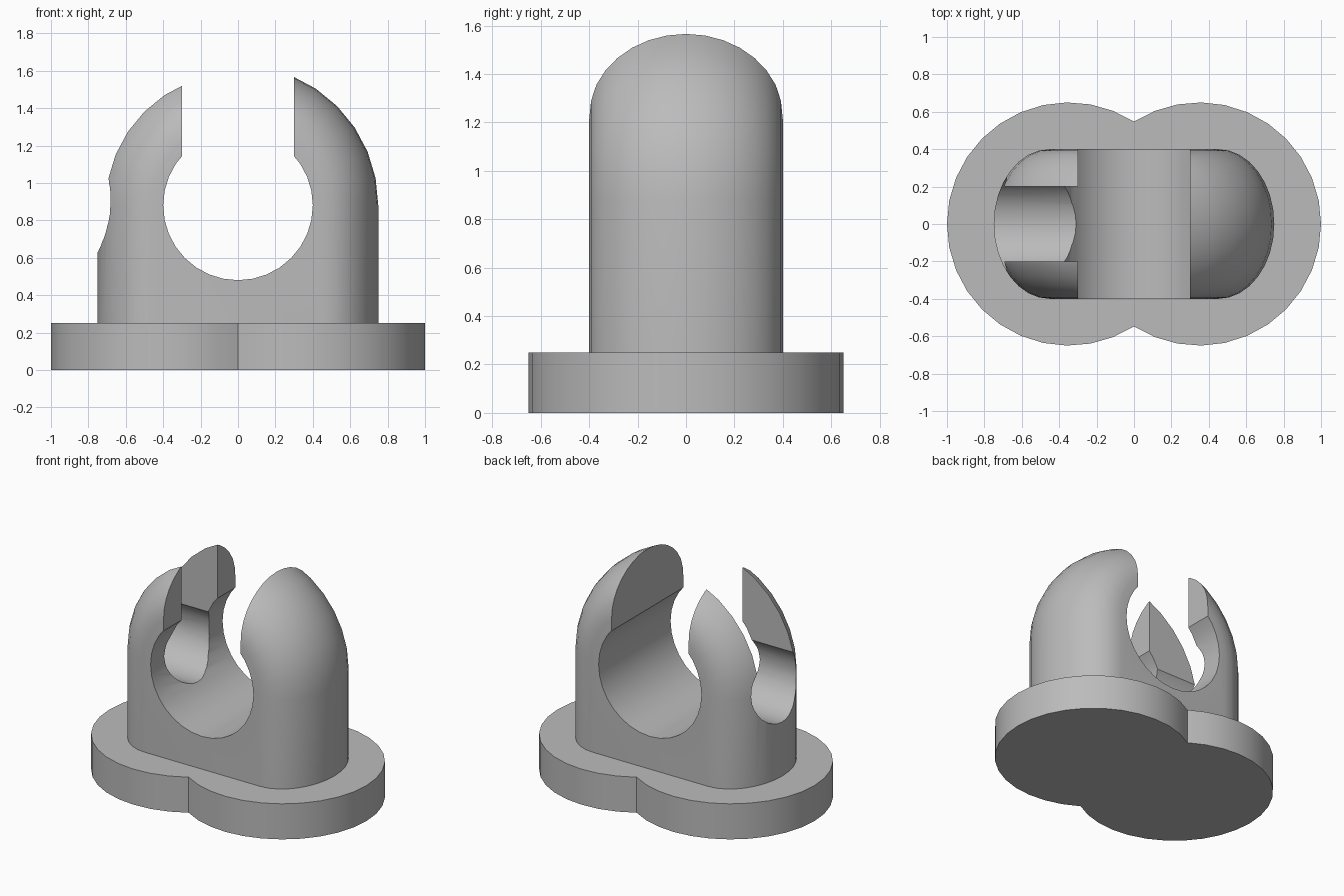
import bpy, bmesh
from math import pi, sin, cos, acos
from mathutils import Matrix

cube = bpy.data.objects.get("Cube")
if cube:
    bpy.data.objects.remove(cube, do_unlink=True)

AXIS = 0.88          # height of the bar hole's axis
BASE_TOP = 0.25

grey = bpy.data.materials.new("plain grey")
grey.use_nodes = True
grey.diffuse_color = (0.5, 0.5, 0.5, 1)
grey.node_tree.nodes["Principled BSDF"].inputs["Base Color"].default_value = (0.5, 0.5, 0.5, 1)


def finish(name, bm):
    bmesh.ops.recalc_face_normals(bm, faces=bm.faces)
    mesh = bpy.data.meshes.new(name)
    bm.to_mesh(mesh)
    bm.free()
    mesh.materials.append(grey)
    obj = bpy.data.objects.new(name, mesh)
    bpy.context.collection.objects.link(obj)
    return obj


def smooth(obj):
    obj.data.shade_smooth()
    obj.data.set_sharp_from_angle(angle=pi / 6)


def box(name, x0, x1, y0, y1, z0, z1):
    bm = bmesh.new()
    size = Matrix.Diagonal((x1 - x0, y1 - y0, z1 - z0, 1))
    move = Matrix.Translation(((x0 + x1) / 2, (y0 + y1) / 2, (z0 + z1) / 2))
    bmesh.ops.create_cube(bm, size=1, matrix=move @ size)
    return finish(name, bm)


def rod(name, radius, length, centre, turn_axis):
    bm = bmesh.new()
    bmesh.ops.create_cone(bm, cap_ends=True, segments=32, radius1=radius, radius2=radius,
                          depth=length, matrix=Matrix.Translation(centre) @ Matrix.Rotation(pi / 2, 4, turn_axis))
    return finish(name, bm)


def cut(target, cutter):
    mod = target.modifiers.new("cut", "BOOLEAN")
    mod.operation, mod.solver, mod.object = "DIFFERENCE", "EXACT", cutter
    bpy.context.view_layer.objects.active = target
    bpy.ops.object.modifier_apply(modifier=mod.name)
    bpy.data.objects.remove(cutter, do_unlink=True)


# Base plate: outline of two overlapping discs
R, OFF, N = 0.65, 0.35, 22
reach = acos(-OFF / R)
angles = [-reach + 2 * reach * i / N for i in range(N)]
outline = [(s * (OFF + R * cos(a)), s * R * sin(a)) for s in (1, -1) for a in angles]
bm = bmesh.new()
bottom = bm.faces.new([bm.verts.new((x, y, 0)) for x, y in outline])
top = bmesh.ops.extrude_face_region(bm, geom=[bottom])
bmesh.ops.translate(bm, vec=(0, 0, BASE_TOP),
                    verts=[g for g in top["geom"] if isinstance(g, bmesh.types.BMVert)])
smooth(finish("base_plate", bm))

# Clip body: arch-shaped rows whose radius follows a half ellipse from front to back
bm = bmesh.new()
rows = []
ROWS, ARC = 16, 16
for j in range(ROWS + 1):
    t = -pi / 2 + pi * j / ROWS
    r, y = 0.45 + 0.3 * cos(t), 0.4 * sin(t)
    points = [(r, 0.2)]
    points += [(r * cos(pi * i / ARC), AXIS + r * sin(pi * i / ARC)) for i in range(ARC + 1)]
    points += [(-r, 0.2)]
    rows.append([bm.verts.new((x, y, z)) for x, z in points])
for a, b in zip(rows, rows[1:]):
    for i in range(len(a) - 1):
        bm.faces.new((a[i], a[i + 1], b[i + 1], b[i]))
bm.faces.new(rows[0])
bm.faces.new(rows[-1])
bm.faces.new([row[0] for row in rows] + [row[-1] for row in reversed(rows)])
body = finish("clip_body", bm)

# Bar hole with its open mouth, then the keyhole slot through the right arm
cut(body, rod("bar_hole_cutter", 0.4, 2, (0, 0, AXIS), "X"))
cut(body, box("mouth_cutter", -0.3, 0.3, -1, 1, AXIS, 2))
cut(body, rod("slot_hole_cutter", 0.25, 1, (-0.5, 0, AXIS), "Y"))
cut(body, box("slot_cutter", -1, 0, -0.2, 0.2, AXIS, 2))
smooth(body)
